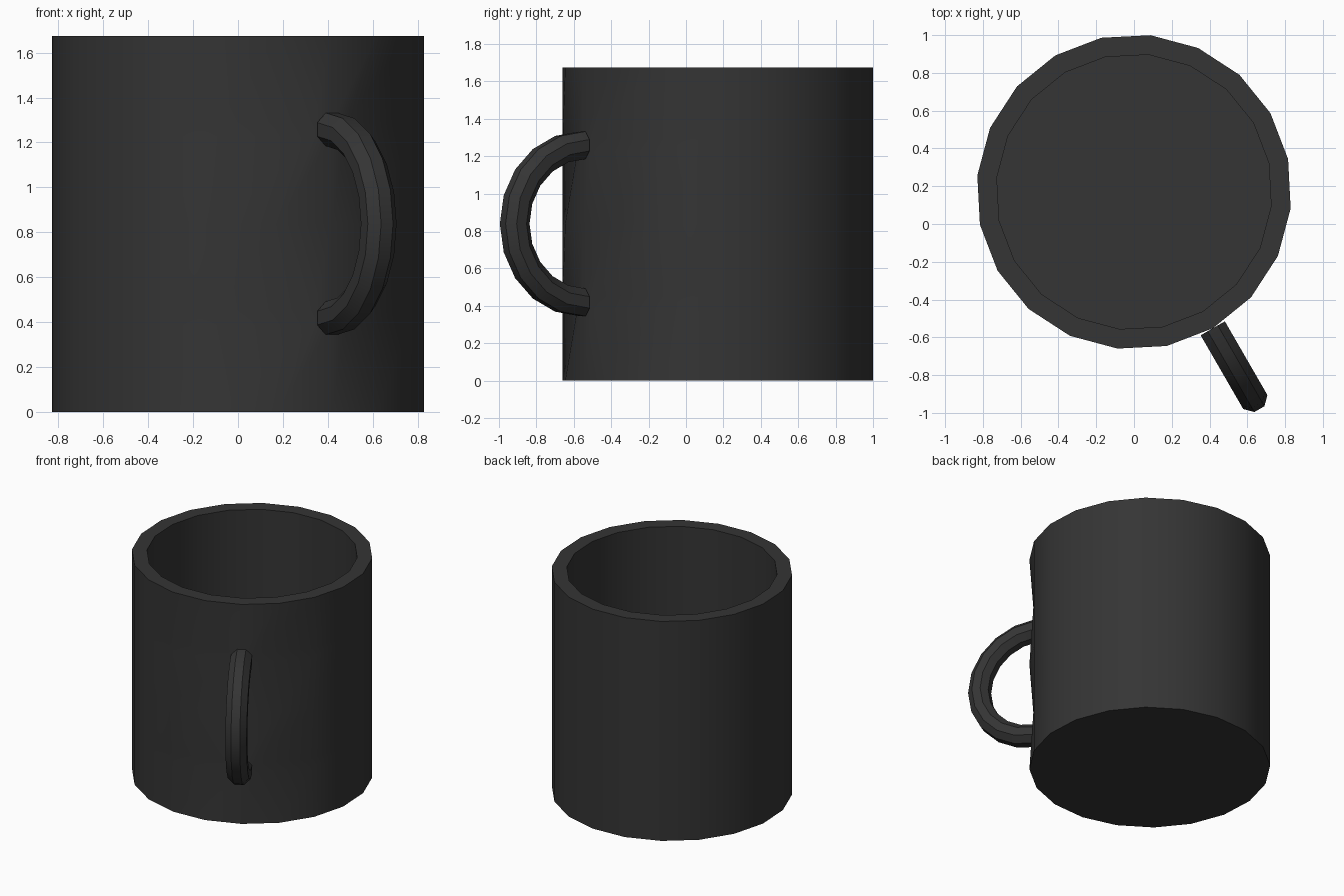
import bpy, bmesh
from math import sin, cos, pi, radians
from mathutils import Vector

if "Cube" in bpy.data.objects:
    bpy.data.objects.remove(bpy.data.objects["Cube"])

SIDES, R_OUT, R_IN, H = 20, 0.834, 0.73, 1.675
C = Vector((0, 0.17, 0))                      # mug axis
A = radians(-60)                              # handle direction
N = Vector((cos(A), sin(A), 0))               # outward along handle
T = Vector((-sin(A), cos(A), 0))              # across the handle
UP = Vector((0, 0, 1))
MID, ARC, TUBE = 0.838, 0.42, 0.08            # handle height, arc and tube radius

mat = bpy.data.materials.new("dark_glaze")
mat.diffuse_color = (0.035, 0.035, 0.035, 1)
mat.use_nodes = True
mat.node_tree.nodes["Principled BSDF"].inputs["Base Color"].default_value = mat.diffuse_color


def finish(bm, name):
    bmesh.ops.recalc_face_normals(bm, faces=bm.faces)
    me = bpy.data.meshes.new(name)
    bm.to_mesh(me)
    bm.free()
    ob = bpy.data.objects.new(name, me)
    me.materials.append(mat)
    bpy.context.collection.objects.link(ob)
    bpy.ops.object.select_all(action='DESELECT')
    ob.select_set(True)
    bpy.context.view_layer.objects.active = ob
    bpy.ops.object.shade_smooth_by_angle(angle=radians(30))


def skin(bm, rings):
    """Join successive rings of points with quads and cap both ends."""
    rings = [[bm.verts.new(p) for p in r] for r in rings]
    n = len(rings[0])
    for a, b in zip(rings, rings[1:]):
        for i in range(n):
            j = (i + 1) % n
            bm.faces.new((a[i], a[j], b[j], b[i]))
    bm.faces.new(rings[0])
    bm.faces.new(rings[-1])


def circle(r, z, pinch=False):
    pts = []
    for i in range(SIDES):
        a = A + 2 * pi * i / SIDES
        p = C + Vector((r * cos(a), r * sin(a), z))
        if pinch and i in (1, SIDES - 1):     # wall drawn in to meet the handle
            p = C + N * 0.821 + T * (TUBE if i == 1 else -TUBE) + UP * z
        pts.append(p)
    return pts


# Mug body: outer wall, rim, inner wall and floor
d = 0.033
lo, hi = MID - ARC, MID + ARC
outer = [(0, 0), (lo - d, 1), (lo + d, 1), (MID, 0), (hi - d, 1), (hi + d, 1), (H, 0)]
bm = bmesh.new()
skin(bm, [circle(R_OUT, z, p) for z, p in outer] + [circle(R_IN, H), circle(R_IN, 0.1)])
finish(bm, "mug_body")

# Handle: octagonal tube swept around a half circle
bm = bmesh.new()
rings = []
for k in range(11):
    a = -pi / 2 + pi * k / 10
    out = N * cos(a) + UP * sin(a)
    centre = C + N * 0.834 + UP * MID + out * ARC
    rings.append([centre + TUBE * (out * cos(b) + T * sin(b))
                  for b in (pi / 8 + pi / 4 * i for i in range(8))])
skin(bm, rings)
finish(bm, "handle")
